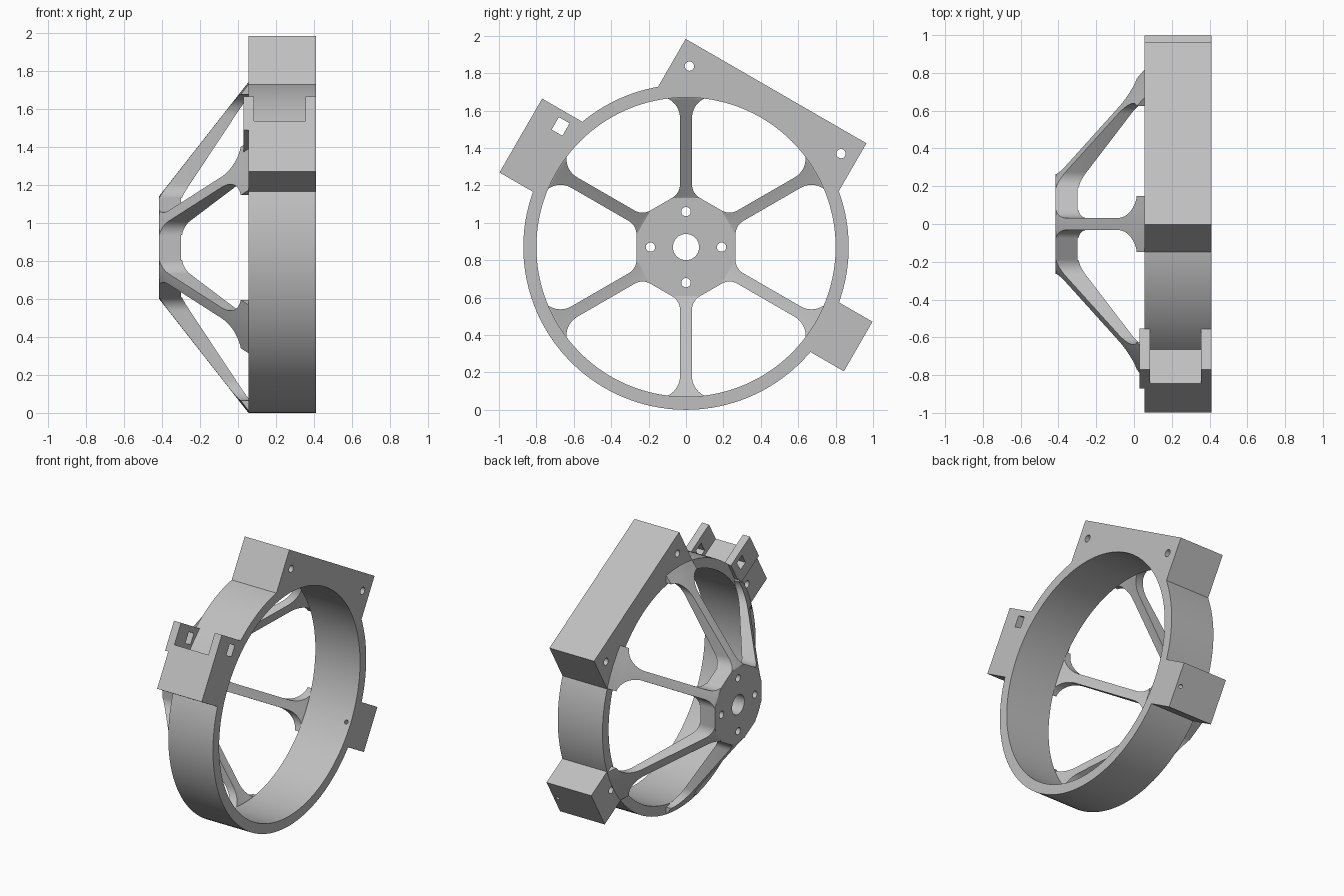
import bpy, bmesh, math
from mathutils import Matrix

old = bpy.data.objects.get("Cube")
if old:
    bpy.data.objects.remove(old, do_unlink=True)

AXIS_Z = 0.87                    # height of the wheel axis
FACE_X, BACK_X = 0.055, 0.41     # rim width along the axis
HUB_X, HUB_IN = -0.415, -0.30    # hub plate faces
R_OUT, R_IN = 0.87, 0.80
TOP, LOW, CLIP = 60, -30, 150    # mount directions

grey = bpy.data.materials.new("plain grey")
grey.use_nodes = True
grey.diffuse_color = (0.52, 0.52, 0.52, 1)
grey.node_tree.nodes["Principled BSDF"].inputs["Base Color"].default_value = (0.52, 0.52, 0.52, 1)


def add(name, bm):
    bmesh.ops.recalc_face_normals(bm, faces=bm.faces)
    bm.transform(Matrix.Translation((0, 0, AXIS_Z)))
    mesh = bpy.data.meshes.new(name)
    bm.to_mesh(mesh)
    bm.free()
    mesh.materials.append(grey)
    ob = bpy.data.objects.new(name, mesh)
    bpy.context.collection.objects.link(ob)
    return ob


def place(angle, n, t):
    """Radial and tangential distance to (y, z)."""
    c, s = math.cos(math.radians(angle)), math.sin(math.radians(angle))
    return (n * c - t * s, n * s + t * c)


def circle(r, count, center=(0, 0), start=0):
    pts = [place(start + 360 * k / count, r, 0) for k in range(count)]
    return [(center[0] + y, center[1] + z) for y, z in pts]


def rect(angle, n0, n1, t0, t1):
    return [place(angle, n, t) for n, t in ((n0, t0), (n1, t0), (n1, t1), (n0, t1))]


def plate(name, loops, x0, x1):
    """Solid between x0 and x1: first loop is the outline, others are holes."""
    bm = bmesh.new()
    ends = ([], [])
    for loop in loops:
        a, b = ([bm.verts.new((x, y, z)) for y, z in loop] for x in (x0, x1))
        for i in range(len(loop)):
            bm.faces.new((a[i - 1], a[i], b[i], b[i - 1]))
            for verts, edges in zip((a, b), ends):
                edges.append(bm.edges.get((verts[i - 1], verts[i])))
    for edges in ends:
        bmesh.ops.triangle_fill(bm, edges=edges, use_beauty=True, normal=(1, 0, 0))
    return add(name, bm)


def volume(mesh):
    bm = bmesh.new()
    bm.from_mesh(mesh)
    v = abs(bm.calc_volume())
    bm.free()
    return v


def drill(target, tool):
    """Cut a small hole, keeping the part whole if the cut fails."""
    tool.hide_render = True
    mod = target.modifiers.new("hole", 'BOOLEAN')
    mod.operation, mod.solver, mod.object = 'DIFFERENCE', 'EXACT', tool
    bpy.context.view_layer.update()
    graph = bpy.context.evaluated_depsgraph_get()
    cut = bpy.data.meshes.new_from_object(target.evaluated_get(graph))
    target.modifiers.remove(mod)
    if 0.85 < volume(cut) / volume(target.data) < 1.0:
        target.data = cut
    bpy.data.objects.remove(tool, do_unlink=True)


def radial_cutter(x, t, angle):
    """Thin pin pointing out from the axis."""
    bm = bmesh.new()
    bmesh.ops.create_cone(bm, cap_ends=True, segments=16, radius1=0.014, radius2=0.014, depth=0.5)
    bm.transform(Matrix.Translation((x, 0.93, t)) @ Matrix.Rotation(math.pi / 2, 4, 'X'))
    bm.transform(Matrix.Rotation(math.radians(angle), 4, 'X'))
    return add("pin_cutter", bm)


# Hub plate: twelve sides, bore and four bolt holes
bolts = [circle(0.025, 24, place(90 * i, 0.19, 0)) for i in range(4)]
hub = plate("hub", [circle(0.274, 12, start=15), circle(0.07, 40)] + bolts, HUB_X, HUB_IN)


# Spokes: flared arms lying between an outer and an inner cone
def ramp(r, r0, x0, r1):
    k = min(max((r - r0) / (r1 - r0), 0), 1)
    return x0 + k * (FACE_X - x0)


def spoke(angle):
    stations = []
    for k in range(9):           # flare at the hub
        a = math.radians(60 - 60 * k / 8)
        stations.append((0.336 - 0.085 * math.sin(a), 0.117 - 0.085 * math.cos(a)))
    for k in range(13):          # flare at the rim
        a = math.radians(90 * k / 12)
        stations.append((0.69 + 0.115 * math.sin(a), 0.147 - 0.115 * math.cos(a)))
    bm = bmesh.new()
    rings = []
    sides = (-1, -0.5, 0, 0.5, 1)
    rows = [[(n, o * s) for s in sides] for n, o in stations]
    rows.append([(math.sqrt(R_OUT ** 2 - (0.147 * s) ** 2), 0.147 * s) for s in sides])
    for row in rows:
        front, back = [], []
        for n, t in row:
            r = math.hypot(n, t)
            y, z = place(angle, n, t)
            front.append(bm.verts.new((ramp(r, 0.27, HUB_X, R_OUT), y, z)))
            back.append(bm.verts.new((ramp(r, 0.265, HUB_IN, R_IN) + 0.001, y, z)))
        rings.append(front + back[::-1])
    for a, b in zip(rings, rings[1:]):
        for i in range(len(a)):
            bm.faces.new((a[i - 1], a[i], b[i], b[i - 1]))
    bm.faces.new(rings[0])
    bm.faces.new(rings[-1])
    return add("spoke", bm)


spokes = [spoke(30 + 60 * i) for i in range(6)]

# Rim outline: a circle interrupted by three square mounts
mounts = ((TOP, 0.558, 0.963), (LOW, 0.153, 1.063), (CLIP, 0.153, 1.063))
outline = []
for deg in range(0, 360, 3):
    gaps = [abs((deg - a + 180) % 360 - 180) - math.degrees(math.asin(h / R_OUT)) for a, h, n in mounts]
    if min(gaps) > 0.3:
        outline.append(place(deg, R_OUT, 0))
for a, h, n in mounts:
    outline += rect(a, math.sqrt(R_OUT ** 2 - h ** 2), n, -h, h)
outline.sort(key=lambda p: math.atan2(p[1], p[0]))
screws = [circle(0.025, 24, place(TOP, 0.847, t)) for t in (-0.468, 0.468)]
rim = plate("rim_with_mounts", [outline, circle(R_IN, 120)] + screws, FACE_X, BACK_X)

# Pin holes and blind screw holes in the side mounts
for a in (LOW, CLIP):
    drill(rim, radial_cutter(0.375, 0, a))
    drill(rim, plate("screw_cutter", [circle(0.025, 24, place(a, 0.89, 0))], -0.1, 0.16))

# Clip ears on the front mount, each with a square slot and a pin hole
slot = rect(CLIP, 0.87, 0.936, -0.262, -0.185)
ears = []
for name, x0, x1, t1, pin in (("outer_ear", 0.03, 0.085, -0.1, 0.053),
                              ("inner_ear", 0.355, BACK_X, -0.153, 0.39)):
    ear = plate(name, [rect(CLIP, 0.815, 1.063, -0.303, t1), slot], x0, x1)
    drill(ear, radial_cutter(pin, -0.233, CLIP))
    ears.append(ear)

# Smooth curved walls, keep edges crisp
for ob in [hub, rim] + spokes + ears:
    bpy.ops.object.select_all(action='DESELECT')
    ob.select_set(True)
    bpy.context.view_layer.objects.active = ob
    bpy.ops.object.shade_smooth_by_angle(angle=math.radians(25))
